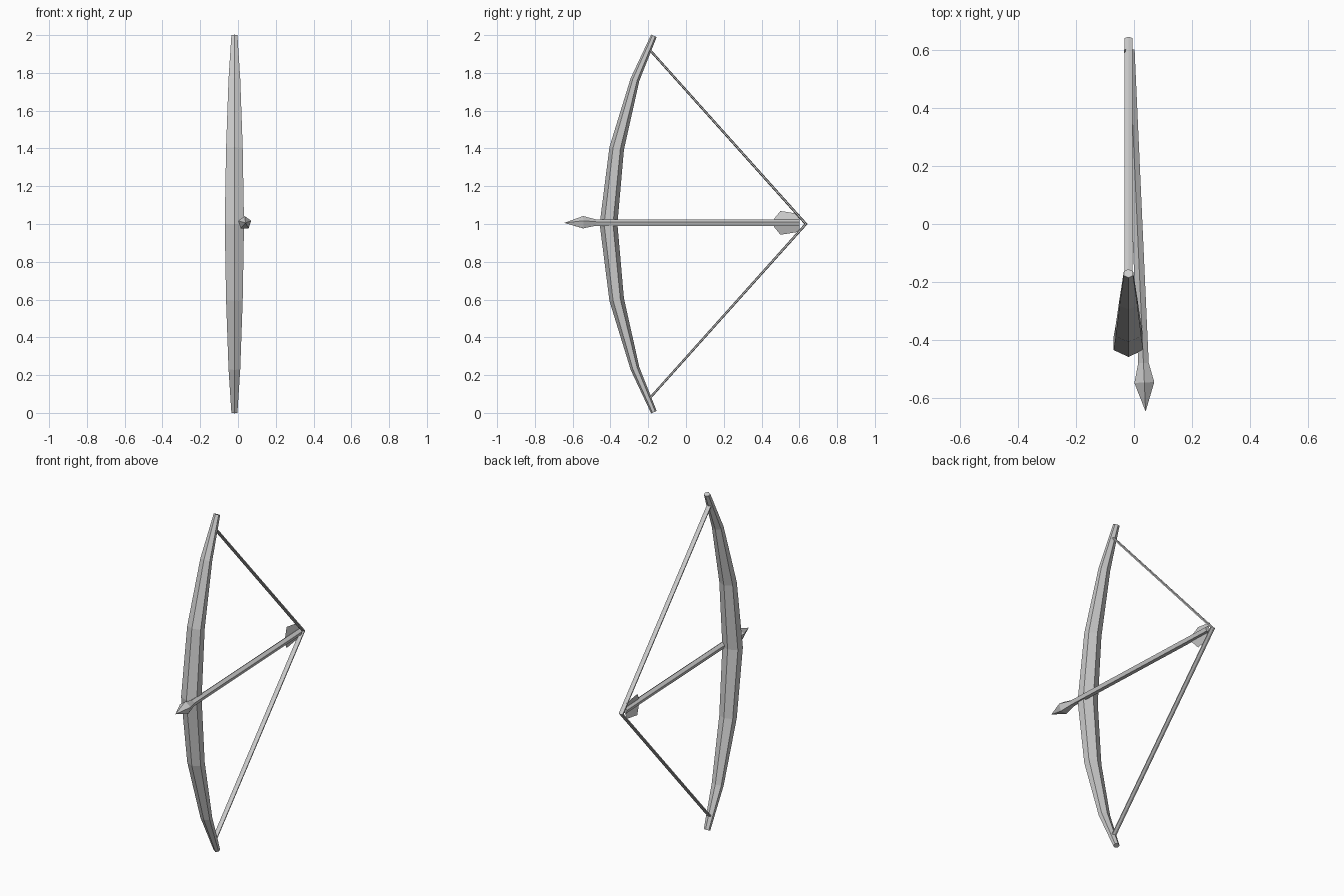
import bpy, bmesh, math
from mathutils import Vector

if "Cube" in bpy.data.objects:
    bpy.data.objects.remove(bpy.data.objects["Cube"])


def make_object(name, bm):
    bmesh.ops.recalc_face_normals(bm, faces=bm.faces)
    mesh = bpy.data.meshes.new(name)
    bm.to_mesh(mesh)
    bm.free()
    obj = bpy.data.objects.new(name, mesh)
    bpy.context.collection.objects.link(obj)
    return obj


def loft(name, path, radii, sides, side_hint):
    """Skin rings along a path; radii are (along side_hint, across it)."""
    bm = bmesh.new()
    pts = [Vector(p) for p in path]
    rings = []
    for i, p in enumerate(pts):
        before = pts[max(i - 1, 0)]
        after = pts[min(i + 1, len(pts) - 1)]
        tangent = (after - before).normalized()
        across = tangent.cross(Vector(side_hint)).normalized()
        along = across.cross(tangent).normalized()
        ra, rb = radii[i]
        ring = []
        for k in range(sides):
            a = math.tau * k / sides
            ring.append(bm.verts.new(p + along * ra * math.cos(a) + across * rb * math.sin(a)))
        rings.append(ring)
    for r0, r1 in zip(rings, rings[1:]):
        for k in range(sides):
            n = (k + 1) % sides
            bm.faces.new((r0[k], r0[n], r1[n], r1[k]))
    bm.faces.new(rings[0])
    bm.faces.new(rings[-1])
    bmesh.ops.remove_doubles(bm, verts=bm.verts, dist=0.0005)
    return make_object(name, bm)


BOW_X = -0.019

# Bow limb: hexagonal section, tapering to both tips
half = [(-0.17, 0.004, 0.016, 0.016), (-0.27, 0.235, 0.024, 0.031),
        (-0.367, 0.60, 0.039, 0.044)]
profile = half + [(-0.41, 1.0, 0.047, 0.051)]
profile += [(y, 2 - z, ry, rx) for y, z, ry, rx in reversed(half)]
loft("bow_limb", [(BOW_X, y, z) for y, z, _, _ in profile],
     [(ry, rx / math.cos(math.pi / 6)) for _, _, ry, rx in profile], 6, (0, -1, 0))

# Drawn string
loft("bow_string", [(BOW_X, -0.19, 0.08), (BOW_X, 0.635, 1.0), (BOW_X, -0.19, 1.92)],
     [(0.006, 0.015), (0.009, 0.015), (0.006, 0.015)], 6, (0, 1, 0))


# Arrow lies slightly askew beside the grip
def on_arrow(y):
    return Vector((0.011 - 0.045 * y, y, 1.006))


loft("arrow_shaft", [on_arrow(0.6), on_arrow(-0.49)], [(0.019, 0.019)] * 2, 5, (0, 0, 1))

# Arrowhead
loft("arrow_head", [on_arrow(-0.47), on_arrow(-0.545), on_arrow(-0.645)],
     [(0.017, 0.017), (0.036, 0.036), (0.0001, 0.0001)], 5, (0, 0, 1))

# Feathers above and below the shaft
for name, s in (("upper_feather", 1), ("lower_feather", -1)):
    bm = bmesh.new()
    outline = [(0.465, 0.0), (0.465, 0.02), (0.50, 0.063), (0.60, 0.047), (0.60, 0.0)]
    verts = [bm.verts.new(on_arrow(y) + Vector((-0.3 * h, 0, s * h))) for y, h in outline]
    face = bm.faces.new(verts)
    bmesh.ops.solidify(bm, geom=[face], thickness=0.003)
    make_object(name, bm)
